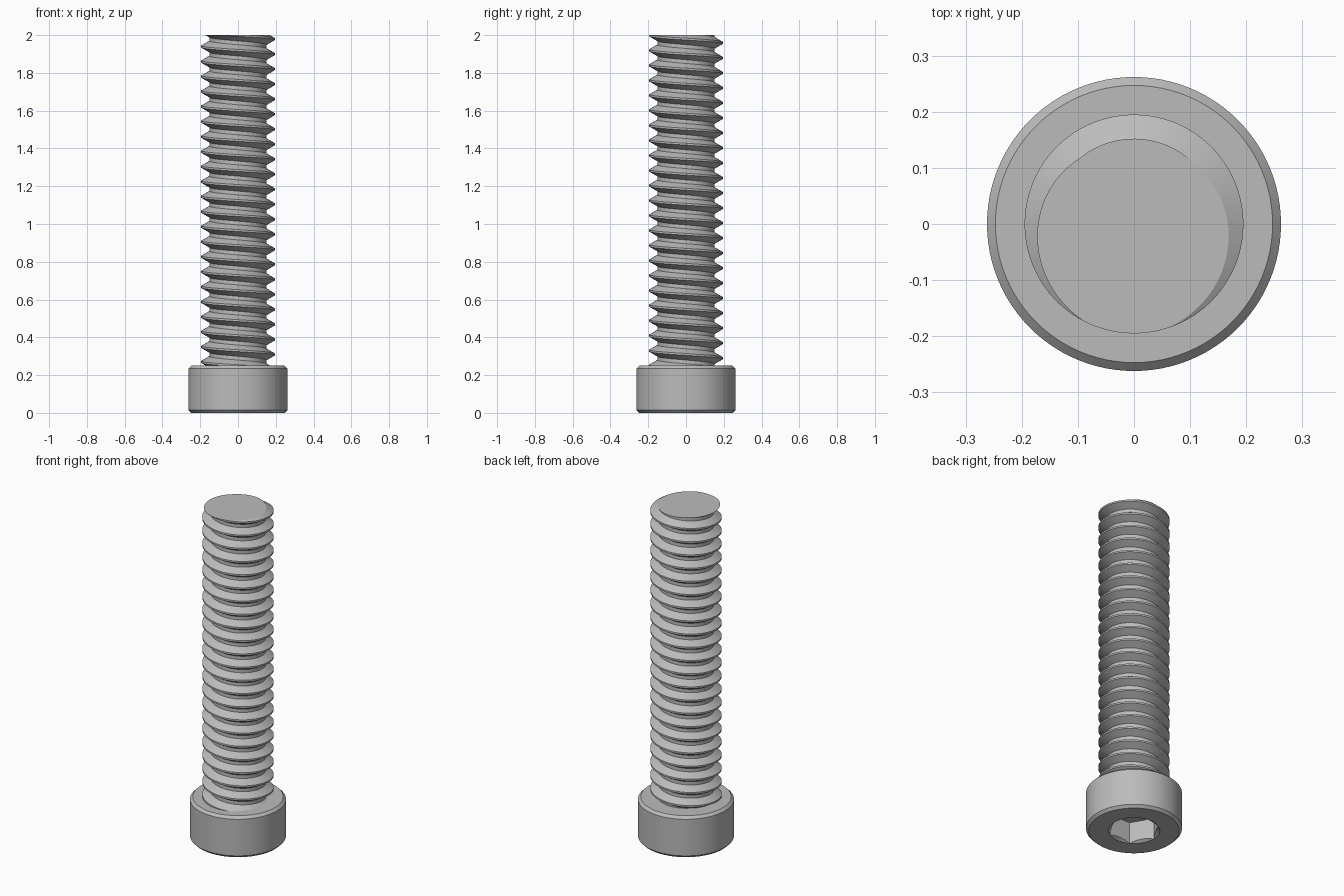
import bpy, bmesh, math
from mathutils import Vector

cube = bpy.data.objects.get("Cube")
if cube:
    bpy.data.objects.remove(cube, do_unlink=True)

HEAD_R, HEAD_H, CHAMFER = 0.262, 0.25, 0.015
MAJOR_R, MINOR_R, PITCH, TOP = 0.195, 0.152, 0.0795, 2.0
SOCKET_R, SOCKET_DEPTH = 0.141, 0.13
STEPS = 96

steel = bpy.data.materials.new("grey_steel")
steel.use_nodes = True
grey = (0.5, 0.5, 0.5, 1)
steel.diffuse_color = grey
steel.node_tree.nodes["Principled BSDF"].inputs["Base Color"].default_value = grey


def make_object(name, bm):
    bmesh.ops.recalc_face_normals(bm, faces=bm.faces)
    mesh = bpy.data.meshes.new(name)
    bm.to_mesh(mesh)
    bm.free()
    mesh.materials.append(steel)
    obj = bpy.data.objects.new(name, mesh)
    bpy.context.collection.objects.link(obj)
    return obj


def stack(name, rings, sides):
    """Closed solid from (radius, height) rings."""
    bm = bmesh.new()
    loops = [[bm.verts.new((r * math.cos(math.tau * i / sides),
                            r * math.sin(math.tau * i / sides), z))
              for i in range(sides)] for r, z in rings]
    for a, b in zip(loops, loops[1:]):
        for i in range(sides):
            k = (i + 1) % sides
            bm.faces.new((a[i], a[k], b[k], b[i]))
    bm.faces.new(loops[0])
    bm.faces.new(loops[-1])
    return make_object(name, bm)


def smooth(obj):
    bpy.ops.object.select_all(action='DESELECT')
    obj.select_set(True)
    bpy.context.view_layer.objects.active = obj
    bpy.ops.object.shade_smooth_by_angle(angle=math.radians(25))


# Chamfered cylindrical head
head = stack("head", [(HEAD_R - CHAMFER, 0), (HEAD_R, CHAMFER),
                      (HEAD_R, HEAD_H - CHAMFER), (HEAD_R - CHAMFER, HEAD_H)], STEPS)

# Hexagonal socket with a countersunk mouth, cut from below
flat_r = SOCKET_R * math.cos(math.pi / 6)
sink = (SOCKET_R - flat_r) * 0.7
hexagon = stack("socket_cutter", [(SOCKET_R, -0.1), (SOCKET_R, SOCKET_DEPTH)], 6)
cone = stack("countersink_cutter", [(SOCKET_R + 0.02, -0.02 * 0.7),
                                    (flat_r - 0.02, sink + 0.02 * 0.7)], STEPS)
for cutter in (hexagon, cone):
    mod = head.modifiers.new(cutter.name, 'BOOLEAN')
    mod.operation = 'DIFFERENCE'
    mod.solver = 'EXACT'
    mod.object = cutter
    bpy.context.view_layer.objects.active = head
    bpy.ops.object.modifier_apply(modifier=mod.name)
    bpy.data.objects.remove(cutter, do_unlink=True)
smooth(head)

# Threaded shaft: trapezoid profile swept down a helix, then trimmed flat
profile = [(MINOR_R, 0.375), (MAJOR_R, 0.0625), (MAJOR_R, -0.0625), (MINOR_R, -0.375)]
turns = math.ceil((TOP - HEAD_H) / PITCH) + 4
start = math.radians(-95)
bm = bmesh.new()
rows = []
for i in range(turns * STEPS + 1):
    a = start + math.tau * i / STEPS
    z = TOP + PITCH * (2 - i / STEPS)
    rows.append([bm.verts.new((r * math.cos(a), r * math.sin(a), z + PITCH * dz))
                 for r, dz in profile])
for i in range(len(rows) - 1):
    for j in range(3):
        bm.faces.new((rows[i][j], rows[i][j + 1], rows[i + 1][j + 1], rows[i + 1][j]))
    if i + STEPS + 1 < len(rows):
        bm.faces.new((rows[i][3], rows[i + STEPS][0], rows[i + STEPS + 1][0], rows[i + 1][3]))
for height, direction in ((TOP, 1), (HEAD_H - 0.02, -1)):
    cut = bmesh.ops.bisect_plane(bm, geom=bm.verts[:] + bm.edges[:] + bm.faces[:],
                                 plane_co=Vector((0, 0, height)),
                                 plane_no=Vector((0, 0, direction)), clear_outer=True)
    rim = [g for g in cut["geom_cut"] if isinstance(g, bmesh.types.BMEdge)]
    bmesh.ops.holes_fill(bm, edges=rim, sides=0)
smooth(make_object("threaded_shaft", bm))
